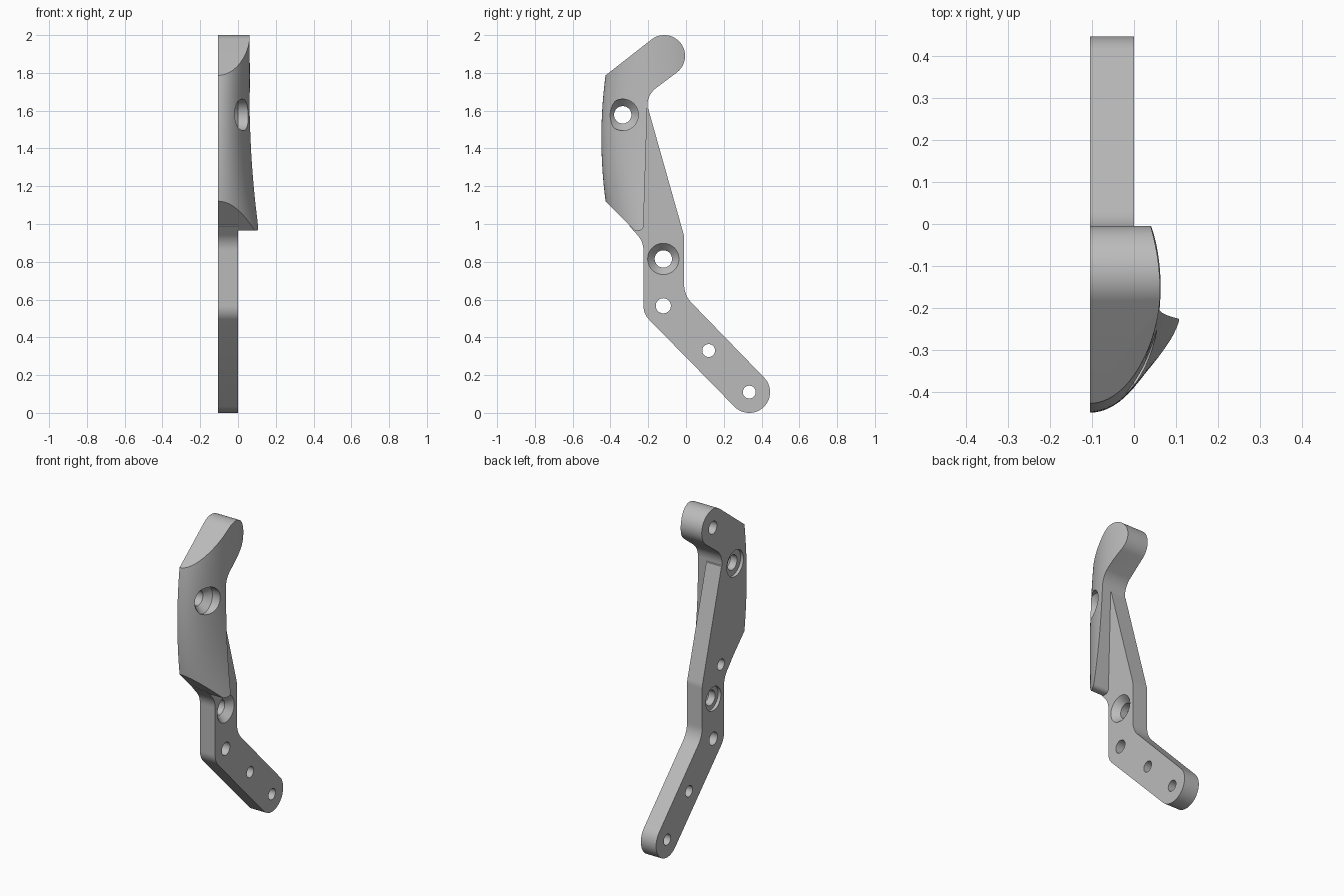
import bpy, bmesh
from math import sin, cos, radians, pi

cube = bpy.data.objects.get("Cube")
if cube:
    bpy.data.objects.remove(cube)

BACK = -0.105   # flat mounting side
FACE = 0.0      # outer side of the flat arm

grey = bpy.data.materials.new("plain grey")
grey.use_nodes = True
grey.diffuse_color = (0.5, 0.5, 0.5, 1)
grey.node_tree.nodes["Principled BSDF"].inputs["Base Color"].default_value = (0.5, 0.5, 0.5, 1)


def arc(y, z, r, start, end, steps=20):
    angles = [radians(start + (end - start) * i / steps) for i in range(steps + 1)]
    return [(y + r * cos(a), z + r * sin(a)) for a in angles]


def make_object(name, bm):
    bmesh.ops.recalc_face_normals(bm, faces=bm.faces)
    mesh = bpy.data.meshes.new(name)
    bm.to_mesh(mesh)
    bm.free()
    mesh.materials.append(grey)
    obj = bpy.data.objects.new(name, mesh)
    bpy.context.collection.objects.link(obj)
    return obj


def loft(bm, rings):
    """Skin a list of closed rings and cap both ends."""
    loops = [[bm.verts.new(p) for p in ring] for ring in rings]
    n = len(loops[0])
    for a, b in zip(loops, loops[1:]):
        for i in range(n):
            j = (i + 1) % n
            bm.faces.new((a[i], a[j], b[j], b[i]))
    bm.faces.new(loops[0])
    bm.faces.new(loops[-1])


def extrude_profile(name, points, x0, x1):
    bm = bmesh.new()
    loft(bm, [[(x, y, z) for y, z in points] for x in (x0, x1)])
    return make_object(name, bm)


def combine(target, other, operation):
    mod = target.modifiers.new(operation.title(), 'BOOLEAN')
    mod.operation = operation
    mod.solver = 'EXACT'
    mod.object = other
    bpy.context.view_layer.objects.active = target
    bpy.ops.object.modifier_apply(modifier=mod.name)
    bpy.data.objects.remove(other)


# Flat cranked arm with a rounded foot and a tapering upper web
arm_outline = (
    [(-0.3, 0.99)]
    + arc(-0.345, 0.86, 0.12, 45, 0, 8)
    + arc(-0.125, 0.565, 0.1, 180, 225, 8)
    + arc(0.335, 0.11, 0.11, 225, 405, 32)
    + arc(0.13, 0.68, 0.14, 225, 180, 8)
    + arc(-0.13, 0.92, 0.12, 0, 16, 4)
    + [(-0.2, 1.61), (-0.23, 1.63), (-0.3, 1.6)]
)
bracket = extrude_profile("bracket_arm", arm_outline, BACK, FACE)

# Side outline of the thick upper grip and its hook
grip_outline = (
    [(-0.55, 1.69)]
    + arc(-0.115, 1.89, 0.11, 128, -52, 32)
    + arc(-0.085, 1.625, 0.12, 128, 182, 10)
    + arc(-0.25, 0.99, 0.025, 0, -90, 8)
    + [(-0.272, 0.965), (-0.55, 1.247)]
)
grip = extrude_profile("grip", grip_outline, BACK, 0.2)

# Rounded body that flares towards the bottom and bows along the front
rings = []
for i in range(41):
    z = 0.9 + 1.2 * i / 40
    width = 0.167 + 0.063 * max(0, 2 - z) ** 3
    middle = -0.1 - 0.06 * (z - 1)
    front = -0.448 + 0.2 * (z - 1.455) ** 2
    ring = [(-0.2, front, z)]
    for k in range(49):
        a = -pi / 2 + pi * k / 48
        depth = middle - front if a < 0 else 0.3
        ring.append((BACK + width * cos(a), middle + depth * sin(a), z))
    ring.append((-0.2, middle + 0.3, z))
    rings.append(ring)
bm = bmesh.new()
loft(bm, rings)
combine(grip, make_object("rounded_body", bm), 'INTERSECT')
combine(bracket, grip, 'UNION')


# Holes as stacks of (x, radius) steps from the mounting side outwards
def through(r):
    return [(-0.2, r), (0.2, r)]


def blind(r):
    return [(-0.2, r), (-0.03, r)]


def countersunk(recess):
    return [(-0.2, recess), (-0.085, recess), (-0.085, 0.046),
            (-0.04, 0.046), (FACE, 0.083), (0.2, 0.083)]


holes = [
    (-0.335, 1.578, countersunk(0.082)),
    (-0.12, 0.815, countersunk(0.074)),
    (-0.12, 0.567, through(0.04)),
    (0.12, 0.33, through(0.034)),
    (0.335, 0.11, through(0.034)),
    (-0.115, 1.885, blind(0.04)),
    (-0.195, 1.0, blind(0.034)),
]
bm = bmesh.new()
for y, z, steps in holes:
    loft(bm, [[(x, *p) for p in arc(y, z, r, 0, 352.5, 47)] for x, r in steps])
combine(bracket, make_object("hole_cutters", bm), 'DIFFERENCE')

# Smooth the curved walls and keep the machined edges crisp
bracket.name = "bracket"
for obj in bpy.context.selected_objects:
    obj.select_set(False)
bracket.select_set(True)
bpy.context.view_layer.objects.active = bracket
bpy.ops.object.shade_smooth_by_angle(angle=radians(25))
